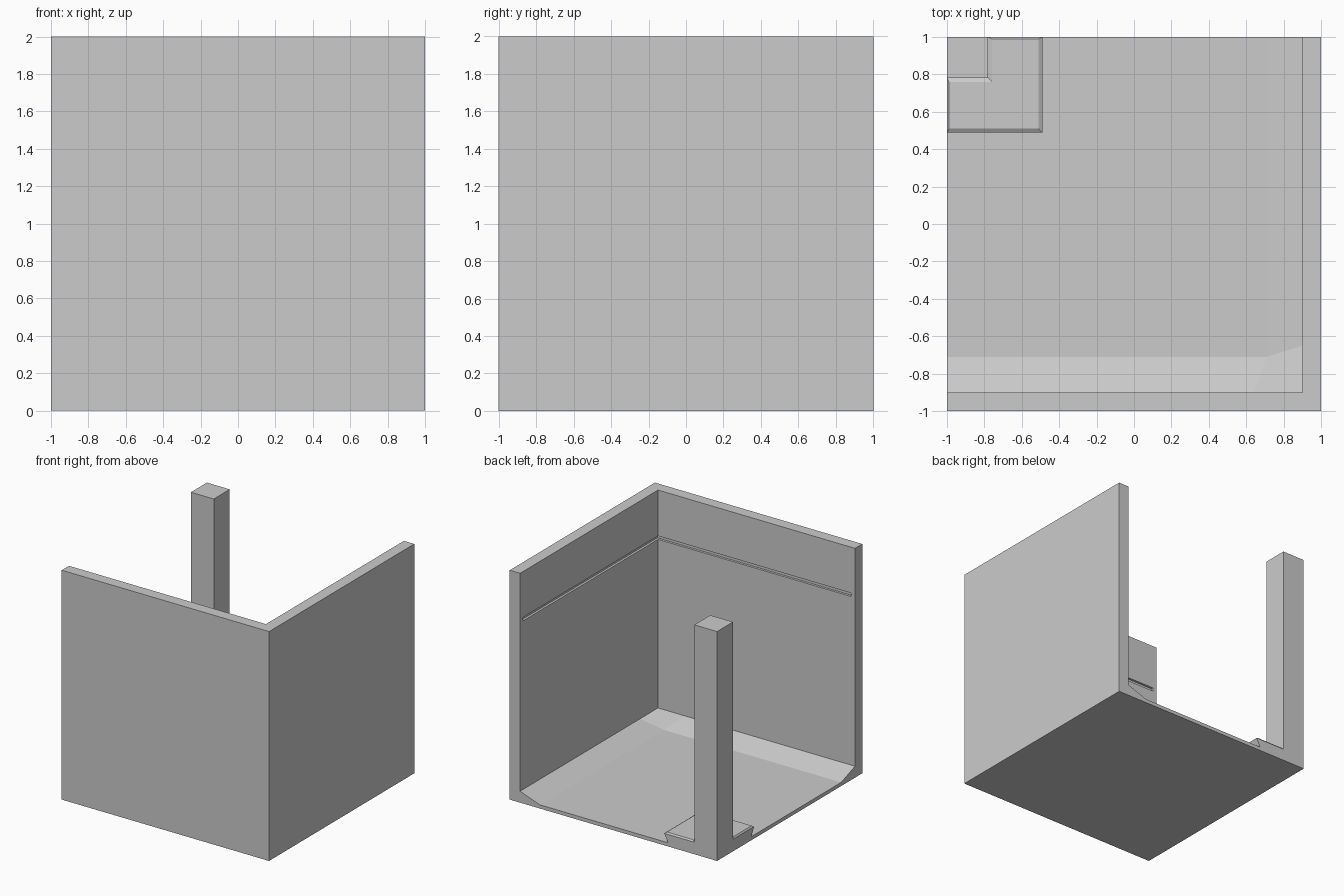
import bpy, bmesh

if "Cube" in bpy.data.objects:
    bpy.data.objects.remove(bpy.data.objects["Cube"])


def make(name, verts, faces):
    bm = bmesh.new()
    vs = [bm.verts.new(v) for v in verts]
    for f in faces:
        bm.faces.new([vs[i] for i in f])
    bmesh.ops.recalc_face_normals(bm, faces=bm.faces)
    me = bpy.data.meshes.new(name)
    bm.to_mesh(me)
    bm.free()
    ob = bpy.data.objects.new(name, me)
    bpy.context.collection.objects.link(ob)
    return ob


def loft(name, rings):
    """Solid from stacked outlines: each ring is (points, z)."""
    n = len(rings[0][0])
    verts = [(x, y, z) for pts, z in rings for x, y in pts]
    faces = [list(range(n)), list(range(len(verts) - n, len(verts)))]
    for r in range(len(rings) - 1):
        for i in range(n):
            j = (i + 1) % n
            faces.append([r * n + i, r * n + j, (r + 1) * n + j, (r + 1) * n + i])
    return make(name, verts, faces)


# Two walls meeting at the front right corner
wall = [(-1, -1), (1, -1), (1, 1), (0.9, 1), (0.9, -0.9), (-1, -0.9)]
walls = loft("walls", [(wall, 0), (wall, 2)])

# Narrow groove running along the inside of both walls
slot = [(-0.96, -0.92), (0.92, -0.92), (0.92, 0.96),
        (0.85, 0.96), (0.85, -0.85), (-0.96, -0.85)]
cutter = loft("groove_cutter", [(slot, 1.57), (slot, 1.6)])
cut = walls.modifiers.new("groove", 'BOOLEAN')
cut.operation = 'DIFFERENCE'
cut.solver = 'EXACT'
cut.object = cutter
cutter.hide_render = True
cutter.hide_set(True)

# Floor slab rising in a faceted cove against the walls
lo, hi = 0.032, 0.1
top = [(-1, 1, lo), (0.71, 1, lo), (0.9, 1, hi), (0.9, -0.65, hi), (0.9, -0.9, hi),
       (0.64, -0.9, hi), (-1, -0.9, hi), (-1, -0.71, lo), (0.71, -0.71, lo)]
base = [(x, y, 0) for x, y, z in top[:8]]
faces = [[0, 1, 8, 7], [1, 2, 3, 8], [8, 3, 4, 5], [7, 8, 5, 6], list(range(9, 17))]
faces += [[i, (i + 1) % 8, 9 + (i + 1) % 8, 9 + i] for i in range(8)]
make("floor", top + base, faces)


# Post standing in the back left corner
post = [(-1, 0.78), (-0.78, 0.78), (-0.78, 1), (-1, 1)]
loft("post", [(post, 0), (post, 2)])


# L-shaped plinth around the post, undercut below and bevelled on top
def l_shape(o, i, e):
    uv = [(i, e), (o, e), (o, o), (e, o), (e, i), (i, i)]
    return [(u - 1, 1 - v) for u, v in uv]


loft("post_plinth", [(l_shape(0.46, 0.22, 0), 0.01),
                     (l_shape(0.51, 0.22, 0), 0.105),
                     (l_shape(0.49, 0.24, 0.01), 0.118)])
